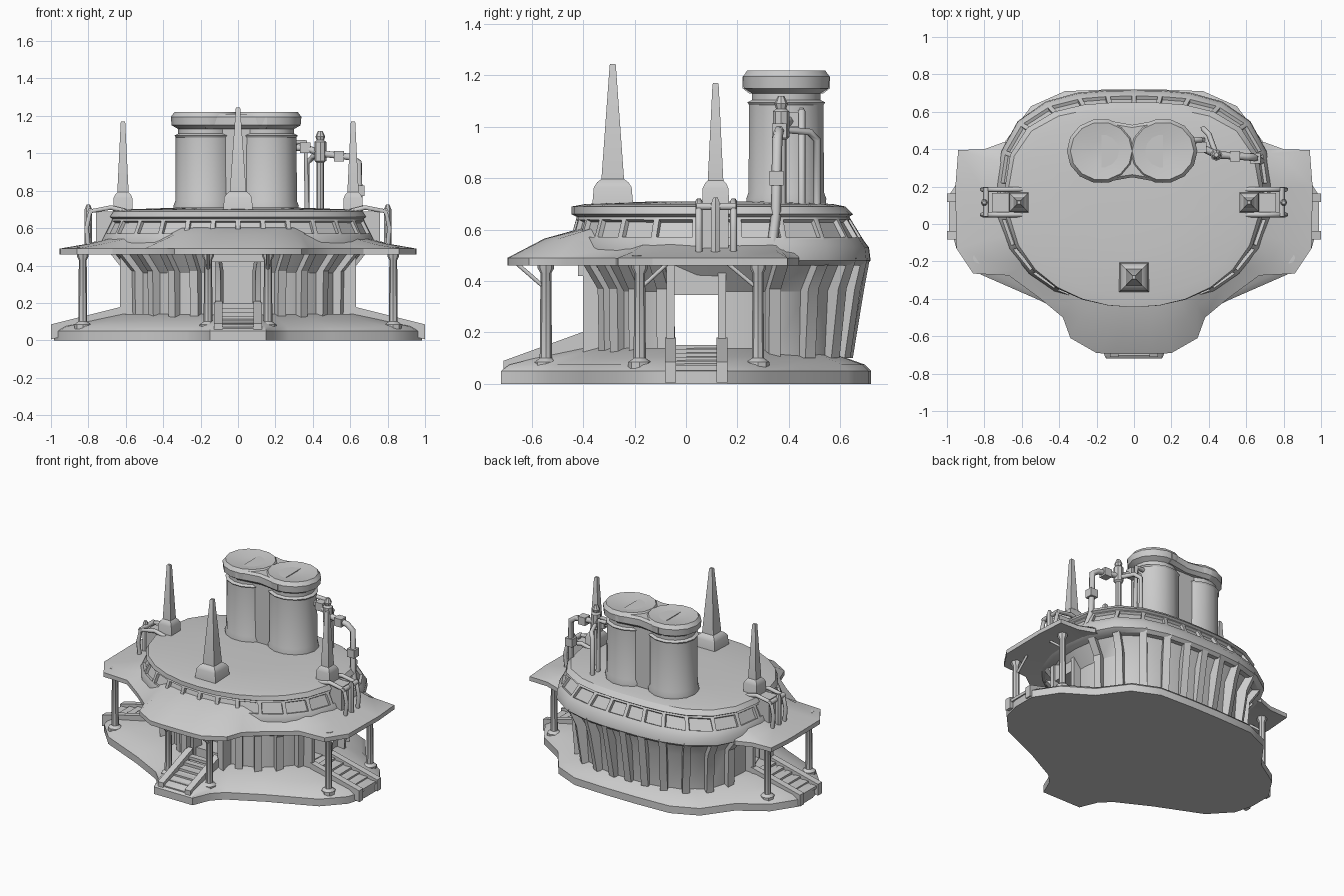
import bpy, bmesh, math
from math import sin, cos, pi, radians
from mathutils import Vector

if "Cube" in bpy.data.objects:
    bpy.data.objects.remove(bpy.data.objects["Cube"])


def loft(name, rings):
    """Closed skin through rings of equal point count, capped at both ends."""
    bm = bmesh.new()
    vs = [[bm.verts.new(p) for p in r] for r in rings]
    n = len(rings[0])
    for a, b in zip(vs, vs[1:]):
        for i in range(n):
            bm.faces.new((a[i], a[(i + 1) % n], b[(i + 1) % n], b[i]))
    bm.faces.new(vs[0])
    bm.faces.new(vs[-1])
    bmesh.ops.recalc_face_normals(bm, faces=bm.faces)
    me = bpy.data.meshes.new(name)
    bm.to_mesh(me)
    bm.free()
    ob = bpy.data.objects.new(name, me)
    bpy.context.collection.objects.link(ob)
    return ob


def box(name, x0, x1, y0, y1, z0, z1):
    ring = [(x0, y0), (x1, y0), (x1, y1), (x0, y1)]
    return loft(name, [[(x, y, z) for x, y in ring] for z in (z0, z1)])


def lathe(name, c, prof, n=12, sy=1.0, turn=0.0):
    return loft(name, [[(c[0] + r * cos(turn + 2 * pi * i / n),
                         c[1] + sy * r * sin(turn + 2 * pi * i / n), z)
                        for i in range(n)] for r, z in prof])


def tube(name, pts, r):
    cu = bpy.data.curves.new(name, 'CURVE')
    cu.dimensions = '3D'
    cu.bevel_depth = r
    cu.bevel_resolution = 1
    cu.use_fill_caps = True
    sp = cu.splines.new('POLY')
    sp.points.add(len(pts) - 1)
    for p, q in zip(sp.points, pts):
        p.co = (*q, 1)
    ob = bpy.data.objects.new(name, cu)
    bpy.context.collection.objects.link(ob)
    return ob


CY, N = 0.12, 26


def hull(t, rx, yf, yb):
    """Rounded plan outline: fuller at the back than at the front."""
    c, s = cos(t), sin(t)
    n = 2.9 if s > 0 else 2.1
    ry = yb - CY if s > 0 else CY - yf
    k = (abs(c / rx) ** n + abs(s / ry) ** n) ** (-1 / n)
    return k * c, CY + k * s


def ring(z, rx, yf, yb):
    return [(*hull(2 * pi * (i + .5) / N, rx, yf, yb), z) for i in range(N)]


def mirrored(half):
    return half + [(-x, y) for x, y in reversed(half)]


# Base slab with front tongue and side wings
half = [(.15, -.72), (.2, -.6), (.27, -.53), (.5, -.41), (.82, -.27), (.95, -.13),
        (.985, 0), (.985, .16), (.88, .32), (.69, .44), (.55, .63), (.37, .71), (.12, .72)]
plan = mirrored(half)


def shrunk(s, z):
    return [(x * s, .12 + (y - .12) * s, z) for x, y in plan]


loft("base", [shrunk(1, 0), shrunk(1, .05), shrunk(.96, .075), shrunk(.82, .105),
              shrunk(.68, .14)])

# Lower walls, cut by a side-to-side passage and a front doorway
walls = loft("lower_walls", [ring(.1, .575, -.33, .615), ring(.36, .575, -.33, .635),
                             ring(.49, .68, -.41, .68)])
for nm, dims in (("passage_cutter", (-1, 1, -.045, .125, .145, .345)),
                 ("door_cutter", (-.12, .12, -.6, -.2, .145, .43))):
    cut = box(nm, *dims)
    cut.hide_render = True
    cut.hide_viewport = True
    m = walls.modifiers.new(nm, 'BOOLEAN')
    m.operation, m.solver, m.object = 'DIFFERENCE', 'EXACT', cut

# Leaning wall ribs
for i in range(N):
    t = 2 * pi * (i + .5) / N
    if abs(cos(t)) > .96 or (sin(t) < 0 and abs(cos(t)) < .2):
        continue
    d = Vector((-sin(t), cos(t))) * .024
    rows = []
    for z, rx, yf, yb in ((.1, .61, -.36, .645), (.37, .615, -.365, .69), (.49, .72, -.44, .712)):
        o = Vector(hull(t, rx, yf, yb))
        q = Vector(hull(t, rx - .07, yf + .07, yb - .07))
        rows.append([(*(o + d), z), (*(o - d), z), (*(q - d), z), (*(q + d), z)])
    loft("wall_rib", rows)

# Upper drum: ledge, window band, roof lip and roof
drum = loft("upper_drum", [ring(.46, .70, -.43, .70), ring(.48, .735, -.45, .718),
                           ring(.53, .735, -.455, .712), ring(.56, .72, -.45, .69),
                           ring(.65, .675, -.425, .635), ring(.66, .69, -.445, .65),
                           ring(.69, .67, -.445, .62), ring(.70, .60, -.39, .57),
                           ring(.71, .3, -.12, .35)])
bm = bmesh.new()
bm.from_mesh(drum.data)
band = [f for f in bm.faces if .59 < f.calc_center_median().z < .62]
bmesh.ops.inset_individual(bm, faces=band, thickness=.017)
bmesh.ops.inset_individual(bm, faces=band, thickness=.004, depth=-.018)
bm.to_mesh(drum.data)
bm.free()

# Canopy over the front and both sides, highest at the front
edge = [(.1, -.695), (.2, -.69), (.34, -.61), (.38, -.5), (.5, -.4), (.67, -.275),
        (.86, -.265), (.95, -.13), (.955, .2), (.94, .395), (.80, .40), (.69, .44)]
path = [(-x, y) for x, y in reversed(edge)] + edge
sections = []
for x, y in path:
    t = math.atan2(y - CY, x)
    ix, iy = hull(t, .67, -.41, .65)
    mx, my = (ix + x) / 2, (iy + y) / 2
    top = .605 if y < -.45 else .555
    sections.append([(ix, iy, .475), (x, y, .46), (x, y, .49), (mx, my, top - .04), (ix, iy, top)])
loft("canopy", sections)


# Canopy posts with feet, heads and braces
def post(x, y, braces):
    lathe("canopy_post", (x, y), [(.045, .06), (.045, .085), (.024, .1), (.021, .43),
                                  (.032, .45), (.032, .5)], 8)
    for b in braces:
        tube("post_brace", [(x, y, .37), b], .009)


for s in (-1, 1):
    post(s * .16, -.545, [(s * .16, -.66, .47)])
    post(s * .83, -.18, [(s * .83, -.07, .47)])
    post(s * .83, .28, [(s * .83, .16, .47)])


# Entrance stairs: a is the foot, b the head, w the sideways half width
def stairs(a, b, w, rise):
    a, b, w = Vector(a), Vector(b), Vector(w)
    up = Vector((0, 0, 1))
    run = (b - a).normalized() * .022
    run.z = 0
    for s in (-1, 1):
        k = w * s
        o = w.normalized() * .022
        loft("stair_side", [[p + k + o - up * .06, p + k + o + up * rise,
                             p + k - o + up * rise, p + k - o - up * .06] for p in (a, b)])
    for i in range(6):
        c = a.lerp(b, (i + .5) / 6)
        loft("stair_tread", [[c + k - run - up * .02, c + k + run - up * .02,
                              c + k + run, c + k - run] for k in (w, -w)])


stairs((0, -.71, .06), (0, -.38, .18), (.105, 0, 0), .03)
for s in (-1, 1):
    stairs((s * 1.0, .04, .065), (s * .62, .04, .16), (0, .1, 0), .02)
    # Side door frame
    for y in (-.075, .125):
        box("side_door_jamb", *sorted((s * .54, s * .63)), y, y + .03, .1, .47)
    box("side_door_lintel", *sorted((s * .54, s * .62)), -.075, .155, .345, .48)
    # Front door frame
    box("front_door_jamb", *sorted((s * .12, s * .165)), -.40, -.28, .1, .46)
box("front_door_lintel", -.165, .165, -.42, -.28, .42, .48)
box("front_door_sill", -.12, .12, -.34, -.2, .14, .2)

# Twin chimney: two fused drums with a shared cap
for s in (-1, 1):
    lathe("chimney_drum", (s * .165 - .01, .39),
          [(.165, .68), (.17, .72), (.16, .745), (.158, 1.085), (.165, 1.095), (.145, 1.105),
           (.145, 1.13), (.18, 1.15), (.184, 1.195), (.165, 1.22), (.06, 1.205)], 14, .94)
box("chimney_web", -.11, .09, .285, .495, .68, 1.13)
loft("chimney_cap_web", [[(x - .01, .39 + y * k, z) for x, y in
                          ((-.165, -.17), (0, -.14), (.165, -.17), (.165, .17), (0, .14), (-.165, .17))]
                         for k, z in ((.85, 1.13), (1, 1.15), (1, 1.195), (.9, 1.21))])


# Square spires
def spire(x, y, z0, z1, w, top):
    q = math.sqrt(2)
    lathe("spire_base", (x, y), [(w * q, z0), (w * q * .92, z1 - .02), (w * q * .75, z1),
                                 (w * q * .55, z1 + .012)], 4, 1, pi / 4)
    lathe("spire", (x, y), [(w * q * .56, z1), (.017, top - .005), (.013, top)], 4, 1, pi / 4)


spire(0, -.285, .69, .785, .08, 1.245)
for s in (-1, 1):
    spire(s * .615, .115, .6, .78, .055, 1.17)
    # Bracket housing and bent pipes beside each spire
    box("bracket_housing", *sorted((s * .64, s * .76)), .065, .165, .52, .69)
    for y in (.05, .185):
        tube("bracket_pipe", [(s * .6, y, .69), (s * .68, y, .71), (s * .79, y, .69),
                              (s * .81, y, .6), (s * .80, y, .5)], .014)
    tube("bracket_bar", [(s * .79, .04, .69), (s * .79, .195, .69)], .016)
    lathe("bracket_knob", (s * .8, .115), [(.02, .5), (.02, .7), (.01, .725)], 6)

# Steam pipes from the chimney to the deck edge
tube("steam_pipe", [(.28, .42, 1.03), (.36, .41, 1.03), (.44, .37, 1.0), (.6, .36, .98),
                    (.645, .355, .95), (.65, .35, .66), (.7, .33, .5)], .02)
lathe("steam_valve", (.44, .37), [(.02, .70), (.02, .95), (.032, .96), (.032, 1.06),
                                  (.02, 1.07), (.026, 1.09), (.012, 1.12)], 8)
tube("drain_pipe", [(.3, .45, 1.06), (.36, .45, 1.06), (.37, .45, .68)], .015)
tube("rear_pipe", [(.44, .37, .99), (.4, .48, .98), (.37, .51, .95), (.37, .51, .68)], .015)
for x, y, z in ((.36, .41, 1.03), (.54, .363, .985), (.648, .352, .8)):
    box("pipe_collar", x - .028, x + .028, y - .028, y + .028, z - .028, z + .028)

# Smooth shading with sharp edges kept
bpy.ops.object.select_all(action='DESELECT')
for ob in bpy.context.collection.objects:
    if ob.type == 'MESH' and not ob.hide_render:
        ob.select_set(True)
        bpy.context.view_layer.objects.active = ob
bpy.ops.object.shade_smooth_by_angle(angle=radians(32))
